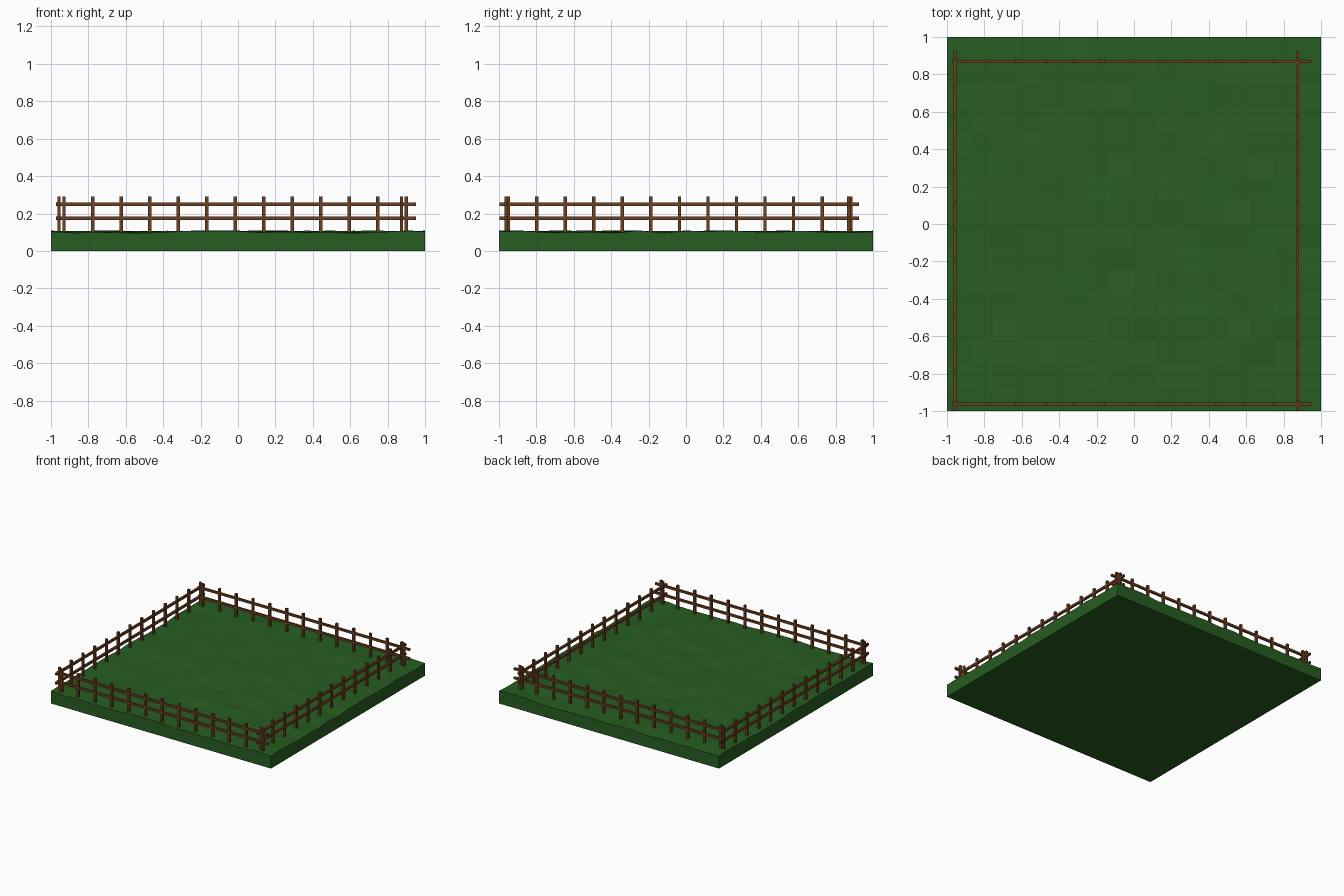
import bpy, bmesh, random
from mathutils import Matrix, Vector

if "Cube" in bpy.data.objects:
    bpy.data.objects.remove(bpy.data.objects["Cube"])

random.seed(4)


def material(name, color):
    m = bpy.data.materials.new(name)
    m.diffuse_color = color
    m.use_nodes = True
    m.node_tree.nodes["Principled BSDF"].inputs["Base Color"].default_value = m.diffuse_color
    return m


GRASS = material("grass", (0.02, 0.11, 0.015, 1))
WOOD = material("wood", (0.15, 0.05, 0.015, 1))


def finish(bm, name, mat):
    bmesh.ops.recalc_face_normals(bm, faces=bm.faces)
    me = bpy.data.meshes.new(name)
    bm.to_mesh(me)
    bm.free()
    me.materials.append(mat)
    ob = bpy.data.objects.new(name, me)
    bpy.context.collection.objects.link(ob)
    return ob


def add_box(bm, center, size):
    bmesh.ops.create_cube(bm, size=1, matrix=Matrix.Translation(Vector(center))
                          @ Matrix.Diagonal((*size, 1)))


# Grass slab: 16 x 16 gently uneven top, straight sides, flat base
bm = bmesh.new()
bmesh.ops.create_grid(bm, x_segments=16, y_segments=16, size=1)
top = list(bm.verts)
rim = [e for e in bm.edges if e.is_boundary]
walls = bmesh.ops.extrude_edge_only(bm, edges=rim)["geom"]
bmesh.ops.contextual_create(bm, geom=[e for e in walls
                                      if isinstance(e, bmesh.types.BMEdge) and e.is_boundary])
for v in top:
    v.co.z = 0.102 + random.uniform(-0.007, 0.007)
    if abs(v.co.x) > 0.99 and abs(v.co.y) > 0.99:
        v.co.z = 0.103
finish(bm, "grass_slab", GRASS)


# Fence sides: 13 posts and two rails each
def fence(name, axis, across, first_post, rail_start, rail_end):
    def place(along, z):
        return (along, across, z) if axis == "x" else (across, along, z)

    bm = bmesh.new()
    for i in range(13):
        add_box(bm, place(first_post + i * 0.1525, 0.19), (0.018, 0.018, 0.2))
    length = rail_end - rail_start
    size = (length, 0.016, 0.017) if axis == "x" else (0.016, length, 0.017)
    for z in (0.175, 0.25):
        add_box(bm, place((rail_start + rail_end) / 2, z), size)
    finish(bm, name, WOOD)


fence("front_fence", "x", -0.962, -0.93, -0.972, 0.952)
fence("back_fence", "x", 0.87, -0.93, -0.972, 0.952)
fence("left_fence", "y", -0.957, -0.95, -0.998, 0.926)
fence("right_fence", "y", 0.874, -0.95, -0.998, 0.926)
